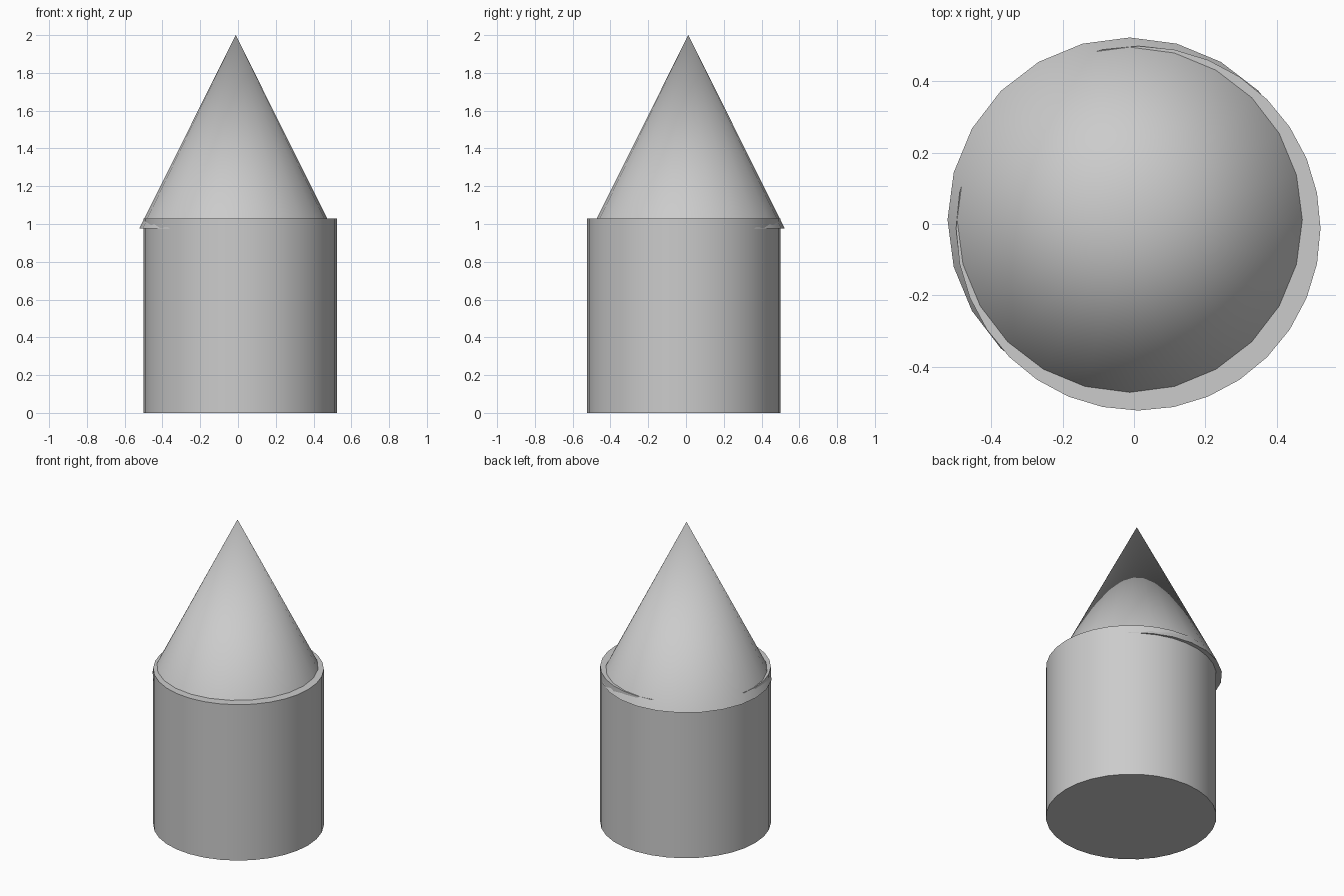
import bpy, math

if "Cube" in bpy.data.objects:
    bpy.data.objects.remove(bpy.data.objects["Cube"])


def finish(name):
    # Name the part and smooth its round wall, keeping rims crisp
    obj = bpy.context.object
    obj.name = name
    bpy.ops.object.shade_smooth_by_angle(angle=math.radians(30))


# Cylindrical body, slightly off centre
BODY_H = 1.03
bpy.ops.mesh.primitive_cylinder_add(vertices=32, radius=0.511, depth=BODY_H,
                                    location=(0.012, -0.012, BODY_H / 2))
finish("tower_body")

# Pointed roof, offset the other way and sunk a little into the body
BASE_Z, TIP_Z = 0.976, 2.0
bpy.ops.mesh.primitive_cone_add(vertices=24, radius1=0.511, radius2=0, depth=TIP_Z - BASE_Z,
                                location=(-0.012, 0.012, (BASE_Z + TIP_Z) / 2))
finish("cone_roof")
